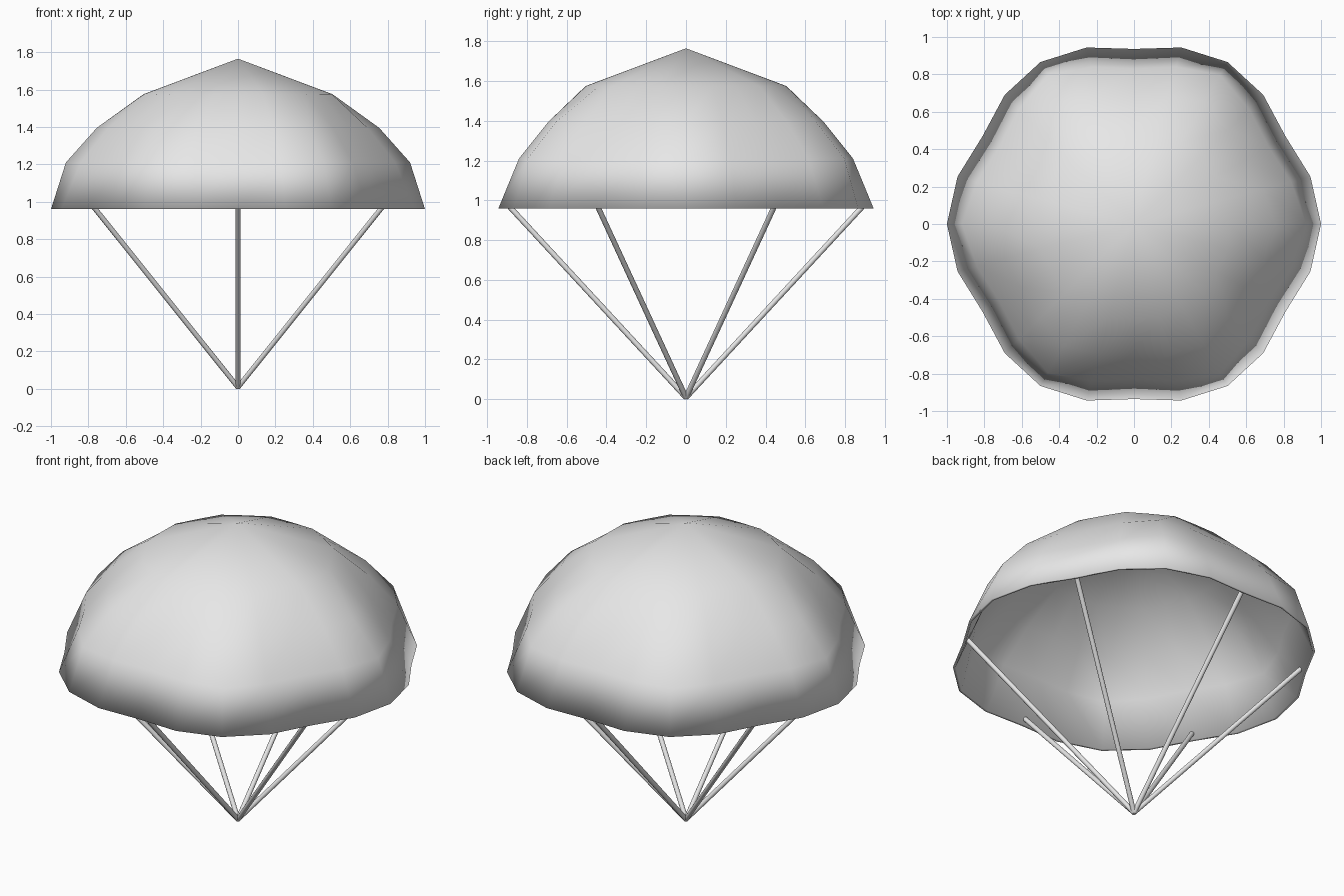
import bpy, bmesh, math
from mathutils import Vector

cube = bpy.data.objects.get("Cube")
if cube:
    bpy.data.objects.remove(cube, do_unlink=True)

grey = bpy.data.materials.new("light_grey")
grey.use_nodes = True
colour = (0.8, 0.8, 0.8, 1)
grey.diffuse_color = colour
grey.node_tree.nodes["Principled BSDF"].inputs["Base Color"].default_value = colour

SIDES = 24      # six lobes of four segments
THICK = 0.015
APEX = 1.765
# height, then radius at a lobe corner, a quarter of the way and mid-lobe
RINGS = [(0.96, 1.0, 0.977, 0.936),
         (1.21, 0.92, 0.87, 0.83),
         (1.395, 0.755, 0.717, 0.685),
         (1.575, 0.505, 0.52, 0.505)]


def finish(bm, name):
    bmesh.ops.recalc_face_normals(bm, faces=bm.faces)
    for f in bm.faces:
        f.smooth = True
    mesh = bpy.data.meshes.new(name)
    bm.to_mesh(mesh)
    bm.free()
    mesh.materials.append(grey)
    obj = bpy.data.objects.new(name, mesh)
    bpy.context.collection.objects.link(obj)
    return obj


def add_ring(bm, z, radii, inset):
    ring = []
    for i in range(SIDES):
        a = math.tau * i / SIDES
        r = (radii[0], radii[1], radii[2], radii[1])[i % 4] - inset
        ring.append(bm.verts.new((r * math.cos(a), r * math.sin(a), z)))
    return ring


def bridge(bm, a, b):
    for i in range(SIDES):
        j = (i + 1) % SIDES
        bm.faces.new((a[i], a[j], b[j], b[i]))


def add_dome(bm, inset):
    rings = []
    for k, (z, *radii) in enumerate(RINGS):
        drop = inset * k / len(RINGS)
        rings.append(add_ring(bm, z - drop, radii, inset))
    for low, high in zip(rings, rings[1:]):
        bridge(bm, low, high)
    tip = bm.verts.new((0, 0, APEX - inset))
    top = rings[-1]
    for i in range(SIDES):
        bm.faces.new((top[i], top[(i + 1) % SIDES], tip))
    return rings[0]


# Canopy: outer and inner shells joined by a thin rim
bm = bmesh.new()
outer_rim = add_dome(bm, 0)
inner_rim = add_dome(bm, THICK)
bridge(bm, outer_rim, inner_rim)
finish(bm, "canopy")

# Cords from the common point to the middle of each lobe
for n in range(6):
    a = math.radians(30 + 60 * n)
    start = Vector((0, 0, 0.008))
    end = Vector((0.908 * math.cos(a), 0.908 * math.sin(a), 0.99))
    bm = bmesh.new()
    bmesh.ops.create_cone(bm, cap_ends=True, segments=12, radius1=0.0135,
                          radius2=0.0135, depth=(end - start).length)
    cord = finish(bm, f"cord_{n + 1}")
    cord.location = (start + end) / 2
    cord.rotation_euler = (end - start).to_track_quat("Z", "Y").to_euler()
    for f in cord.data.polygons:
        f.use_smooth = len(f.vertices) == 4
